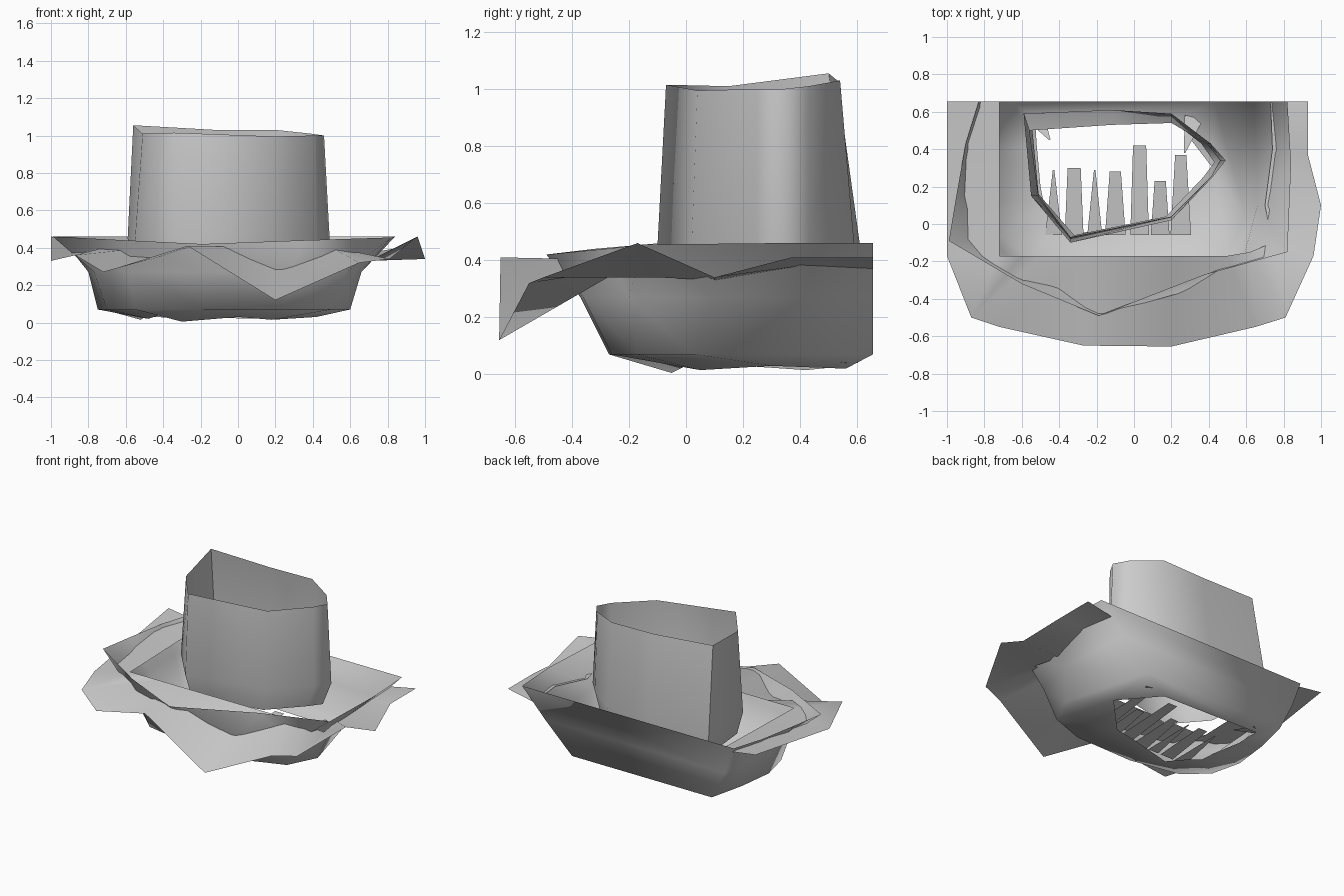
import bpy, bmesh
from mathutils import Vector


def finish(bm, name, angle):
    bmesh.ops.recalc_face_normals(bm, faces=bm.faces)
    me = bpy.data.meshes.new(name)
    bm.to_mesh(me)
    bm.free()
    ob = bpy.data.objects.new(name, me)
    bpy.context.collection.objects.link(ob)
    bpy.ops.object.select_all(action='DESELECT')
    ob.select_set(True)
    bpy.context.view_layer.objects.active = ob
    bpy.ops.object.shade_smooth_by_angle(angle=angle)
    return ob


def loft(name, rings, closed=True, angle=0.7):
    """Skin neighbouring rings that share a point count."""
    bm = bmesh.new()
    vs = [[bm.verts.new(p) for p in r] for r in rings]
    n = len(rings[0])
    for a, b in zip(vs, vs[1:]):
        for i in range(n if closed else n - 1):
            j = (i + 1) % n
            bm.faces.new((a[i], a[j], b[j], b[i]))
    return finish(bm, name, angle)


def level(pts, z):
    return [(x, y, z) for x, y in pts]


# Bowl: flared rim, belly, rounded base and a shallow floor with an opening under the tube
rim = [(-.83, .655, .46), (-.90, .43, .46), (-.95, .15, .46), (-.99, -.09, .46),
       (-.60, -.32, .44), (-.19, -.49, .42), (.35, -.28, .44), (.82, -.15, .455),
       (.84, .32, .46), (.82, .655, .46)]
belly = level([(-.76, .655), (-.79, .43), (-.80, .15), (-.77, -.07), (-.58, -.28),
               (-.19, -.37), (.28, -.36), (.58, -.20), (.66, .10), (.64, .655)], .27)
base = level([(-.66, .655), (-.72, .40), (-.75, .15), (-.70, -.06), (-.55, -.20),
              (-.19, -.27), (.25, -.26), (.50, -.17), (.60, .03), (.43, .655)], .07)
lip_xy = [(-.53, .57), (-.52, .42), (-.50, .20), (-.48, .10), (-.42, .0),
          (-.30, -.05), (.0, .0), (.18, .05), (.42, .30), (.22, .56)]
lip_z = [.03, .015, .03, .02, .04, .005, .03, .015, .03, .02]
lip = [(x, y, z) for (x, y), z in zip(lip_xy, lip_z)]
loft("bowl", [rim, belly, base, lip], angle=1.6)

# Open tube rising out of the bowl
top = [(-.56, .50, 1.055), (-.12, .53, 1.03), (.20, .54, 1.03), (.39, .43, 1.01),
       (.46, .34, 1.0), (.41, .25, 1.0), (.20, .04, .995), (-.34, -.07, 1.015),
       (-.51, .15, 1.01)]
waist = level([(-.59, .59), (-.12, .61), (.20, .59), (.41, .43), (.49, .34),
               (.42, .25), (.20, .02), (-.34, -.10), (-.55, .15)], .45)
foot = level([(-.55, .57), (-.12, .59), (.18, .57), (.36, .43), (.43, .33),
              (.37, .25), (.17, .04), (-.32, -.06), (-.51, .16)], .29)
loft("tube", [top, waist, foot], angle=1.5)

# Ragged flat brim, open at the back
outer = [(-1, .655, .46), (-1, -.17, .33), (-.87, -.50, .36), (-.72, -.55, .27),
         (-.27, -.65, .41), (.20, -.655, .12), (.65, -.55, .32), (.81, -.50, .34),
         (.96, -.17, .46), (1, .10, .34), (.93, .37, .41), (.93, .655, .41)]
inner = [(-.72, .655, .42), (-.72, -.17, .40), (-.60, -.17, .40), (-.50, -.17, .40),
         (-.25, -.17, .40), (.20, -.17, .40), (.50, -.17, .40), (.62, -.15, .38),
         (.74, -.10, .34), (.70, .10, .33), (.74, .40, .38), (.73, .655, .37)]
loft("brim", [outer, inner], closed=False, angle=1.0)

# Pointed tabs reaching into the underside opening: root x, tip y, root and tip width
bm = bmesh.new()


def tab(root, tip, w0, w1):
    root, tip = Vector(root), Vector(tip)
    d = tip - root
    side = Vector((-d.y, d.x, 0)).normalized()
    bm.faces.new([bm.verts.new(p) for p in (root - side * w0, root + side * w0,
                                            tip + side * w1, tip - side * w1)])


for x, y, w0, w1 in [(-.43, .29, .045, .004), (-.32, .30, .05, .035),
                     (-.21, .29, .04, .004), (-.10, .28, .055, .03),
                     (.03, .42, .05, .035), (.14, .23, .05, .03),
                     (.25, .37, .055, .03)]:
    tab((x, -.06, .05), (x, y, .09), w0, w1)
tab((.32, .57, .04), (.27, .38, .07), .05, .004)
tab((-.53, .58, .04), (-.45, .45, .07), .05, .004)
finish(bm, "bottom_tabs", 0.5)
